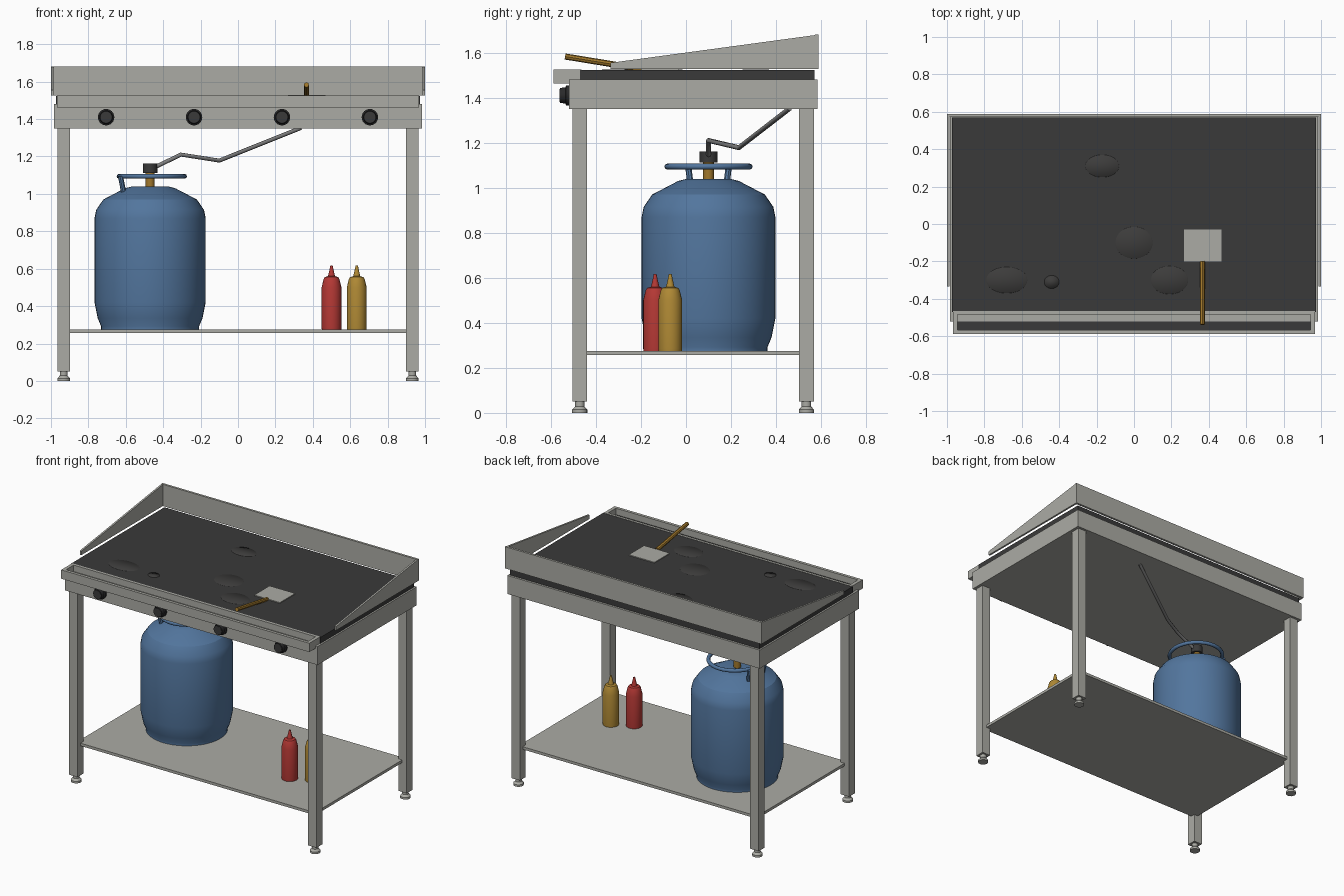
import bpy, bmesh, math
from mathutils import Vector

if "Cube" in bpy.data.objects:
    bpy.data.objects.remove(bpy.data.objects["Cube"])


def mat(name, r, g, b):
    m = bpy.data.materials.new(name)
    m.diffuse_color = (r, g, b, 1)
    m.use_nodes = True
    m.node_tree.nodes["Principled BSDF"].inputs["Base Color"].default_value = m.diffuse_color
    return m


STEEL = mat("steel", .41, .41, .375)
IRON = mat("griddle_iron", .042, .042, .042)
BLACK = mat("knob_black", .022, .022, .023)
BLUE = mat("tank_blue", .085, .18, .34)
RED = mat("ketchup_red", .46, .04, .035)
YELLOW = mat("mustard_yellow", .43, .25, .035)
BRASS = mat("brass_brown", .36, .19, .025)
HOSE = mat("hose_grey", .22, .22, .22)
SOOT = mat("grease_dark", .046, .045, .044)


def add(name, bm, material, smooth=None):
    bmesh.ops.recalc_face_normals(bm, faces=bm.faces[:])
    me = bpy.data.meshes.new(name)
    bm.to_mesh(me)
    bm.free()
    me.materials.append(material)
    ob = bpy.data.objects.new(name, me)
    bpy.context.collection.objects.link(ob)
    if smooth:
        bpy.ops.object.select_all(action='DESELECT')
        ob.select_set(True)
        bpy.context.view_layer.objects.active = ob
        bpy.ops.object.shade_smooth_by_angle(angle=math.radians(smooth))
    return ob


def box(name, x, y, z, material):
    """Box from (min, max) ranges."""
    bm = bmesh.new()
    bmesh.ops.create_cube(bm, size=1)
    for v in bm.verts:
        v.co = [a[0] + (c + .5) * (a[1] - a[0]) for c, a in zip(v.co, (x, y, z))]
    return add(name, bm, material)


def lathe(name, profile, loc, material, n=32, smooth=30):
    """Revolve (radius, height) points around z."""
    bm = bmesh.new()
    rings = []
    for r, z in profile:
        rings.append([bm.verts.new((r * math.cos(2 * math.pi * i / n),
                                    r * math.sin(2 * math.pi * i / n), z)) for i in range(n)])
    for a, b in zip(rings, rings[1:]):
        for i in range(n):
            j = (i + 1) % n
            bm.faces.new((a[i], a[j], b[j], b[i]))
    bm.faces.new(rings[0])
    bm.faces.new(rings[-1])
    ob = add(name, bm, material, smooth)
    ob.location = loc
    return ob


def rod(name, a, b, r, material, n=12):
    """Cylinder between two points."""
    a, b = Vector(a), Vector(b)
    ob = lathe(name, [(r, 0), (r, (b - a).length)], a, material, n, 40)
    ob.rotation_euler = (b - a).to_track_quat('Z', 'Y').to_euler()
    return ob


def prism(name, yz, x0, x1, material):
    """Extrude a (y, z) outline along x."""
    bm = bmesh.new()
    f = bm.faces.new([bm.verts.new((x0, y, z)) for y, z in yz])
    ext = bmesh.ops.extrude_face_region(bm, geom=[f])['geom']
    bmesh.ops.translate(bm, vec=(x1 - x0, 0, 0),
                        verts=[e for e in ext if isinstance(e, bmesh.types.BMVert)])
    return add(name, bm, material)


# Frame, griddle plate and lower shelf
box("burner_body", (-.985, .985), (-.52, .585), (1.35, 1.48), STEEL)
box("griddle_plate", (-.973, .973), (-.47, .57), (1.48, 1.523), IRON)
box("lower_shelf", (-.93, .93), (-.47, .535), (.257, .276), STEEL)

# Legs with levelling feet
for sx in (-1, 1):
    for y in (-.472, .535):
        x = sx * .932
        box("leg", (x - .033, x + .033), (y - .033, y + .033), (.05, 1.35), STEEL)
        lathe("foot", [(.034, 0), (.034, .014), (.021, .028), (.021, .052)], (x, y, 0), STEEL, 16)

# Splash guard: back wall and sloped side walls
box("back_guard", (-1, 1), (.572, .588), (1.527, 1.68), STEEL)
for x0, x1 in ((-1, -.987), (.987, 1)):
    prism("side_guard", [(-.335, 1.527), (.58, 1.527), (.58, 1.679), (-.335, 1.555)], x0, x1, STEEL)

# Grease trough: rim walls around a dark floor
box("trough_floor", (-.968, .968), (-.588, -.465), (1.463, 1.475), STEEL)
box("trough_liner", (-.944, .944), (-.567, -.483), (1.475, 1.48), IRON)
box("trough_front", (-.968, .968), (-.588, -.567), (1.475, 1.525), STEEL)
box("trough_back", (-.968, .968), (-.483, -.465), (1.475, 1.525), STEEL)
for s in (-1, 1):
    box("trough_end", sorted((s * .968, s * .944)), (-.567, -.483), (1.475, 1.525), STEEL)

# Control knobs
for x in (-.705, -.235, .235, .705):
    k = lathe("knob", [(.044, 0), (.044, .012), (.036, .016), (.033, .04)], (x, -.52, 1.41), BLACK, 24)
    k.rotation_euler = (math.pi / 2, 0, 0)
    c = lathe("knob_face", [(.029, 0), (.029, .003)], (x, -.559, 1.41), IRON, 24)
    c.rotation_euler = (math.pi / 2, 0, 0)

# Grease stains on the plate
for x, y, rx, ry in ((-.17, .31, .09, .06), (0, -.1, .1, .085), (-.68, -.3, .11, .07),
                     (-.44, -.31, .04, .035), (.19, -.3, .1, .075)):
    s = lathe("grease_stain", [(1, 0), (.97, .002)], (x, y, 1.523), SOOT, 24)
    s.scale = (rx, ry, 1)

# Gas tank
TX, TY = -.47, .1
lathe("gas_tank", [(.262, .276), (.262, .292), (.28, .335), (.297, .42), (.297, .87), (.288, .915),
                   (.25, .97), (.135, 1.03), (.1, 1.039), (.01, 1.04)], (TX, TY, 0), BLUE, 48, 24)

# Tank handle ring and its brackets
ring = bmesh.new()
loops = []
for i in range(32):
    a = 2 * math.pi * i / 32
    loops.append([ring.verts.new(((.175 + .013 * math.cos(b)) * math.cos(a),
                                  (.183 + .013 * math.cos(b)) * math.sin(a), .013 * math.sin(b)))
                  for b in (math.pi * k / 4 for k in range(8))])
for i in range(32):
    p, q = loops[i], loops[(i + 1) % 32]
    for k in range(8):
        m = (k + 1) % 8
        ring.faces.new((p[k], q[k], q[m], p[m]))
add("tank_handle", ring, BLUE, 50).location = (TX + .009, TY, 1.094)
for s in (-1, 1):
    rod("handle_bracket", (-.628, TY + s * .09, 1.095), (-.61, TY + s * .078, 1.0), .014, BLUE, 8)

# Valve and gas hose
lathe("valve_stem", [(.024, 1.035), (.024, 1.115)], (TX, TY, 0), BRASS, 16)
lathe("valve_cap", [(.039, 1.112), (.039, 1.162)], (TX, TY, 0), IRON, 16)
cu = bpy.data.curves.new("gas_hose", 'CURVE')
cu.dimensions = '3D'
cu.bevel_depth = .011
cu.bevel_resolution = 2
cu.use_fill_caps = True
pts = [(-.45, .1, 1.14), (-.305, .1, 1.21), (-.1, .235, 1.178), (.335, .46, 1.352)]
sp = cu.splines.new('POLY')
sp.points.add(len(pts) - 1)
for p, c in zip(sp.points, pts):
    p.co = (*c, 1)
cu.materials.append(HOSE)
bpy.context.collection.objects.link(bpy.data.objects.new("gas_hose", cu))

# Sauce bottles
for name, x, y, m in (("red_bottle", .5, -.137, RED), ("yellow_bottle", .635, -.07, YELLOW)):
    lathe(name, [(.052, .276), (.053, .285), (.053, .5), (.042, .545), (.036, .555),
                 (.019, .56), (.015, .575), (.006, .617)], (x, y, 0), m, 24)

# Spatula
box("spatula_blade", (.267, .467), (-.2, -.03), (1.524, 1.53), STEEL)
rod("spatula_handle", (.366, -.2, 1.528), (.366, -.537, 1.583), .0135, BRASS, 8)
